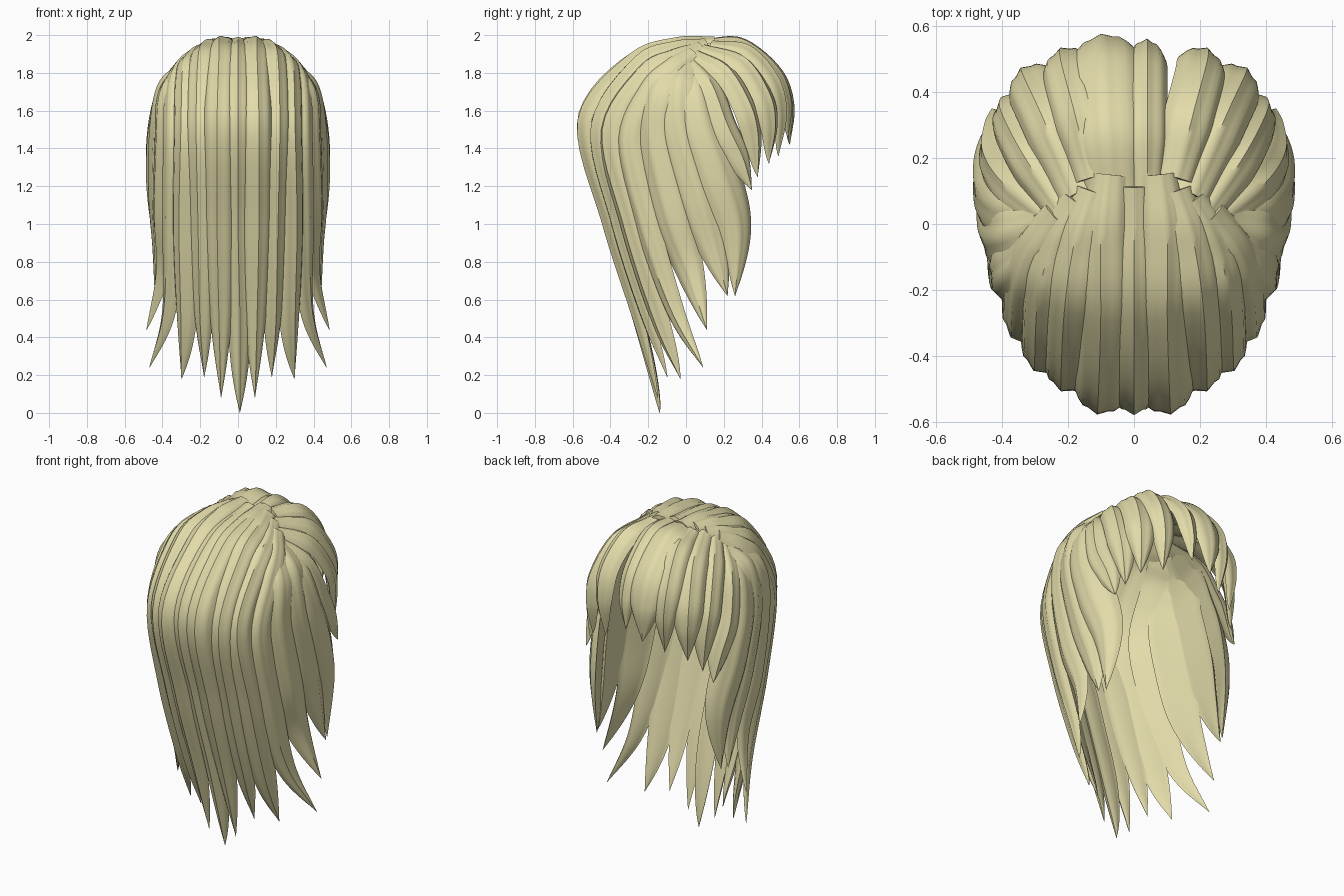
import bpy, bmesh, math
from mathutils import Vector

if "Cube" in bpy.data.objects:
    bpy.data.objects.remove(bpy.data.objects["Cube"])

mat = bpy.data.materials.new("blond_hair")
mat.diffuse_color = (0.76, 0.71, 0.40, 1)
mat.use_nodes = True
mat.node_tree.nodes["Principled BSDF"].inputs["Base Color"].default_value = mat.diffuse_color
N, RINGS = 11, 40


def spline(pts, t):
    # Catmull-Rom curve through the guide points
    n = len(pts) - 1
    i = min(int(t * n), n - 1)
    f = t * n - i
    p1, p2 = pts[i], pts[i + 1]
    p0 = pts[i - 1] if i > 0 else p1 * 2 - p2
    p3 = pts[i + 2] if i + 2 <= n else p2 * 2 - p1
    return 0.5 * (2 * p1 + (p2 - p0) * f + (2 * p0 - 5 * p1 + 4 * p2 - p3) * f * f
                  + (3 * p1 - p0 - 3 * p2 + p3) * f ** 3)


def lock(name, guide, width, thick=0.045, root=0.65, taper=0.55, tip=2.1):
    # One tapered lock: curved lens section swept along the guide, facing away from the head
    pts = [Vector(p) for p in guide]
    bm = bmesh.new()
    rings = []
    for k in range(RINGS + 1):
        s = 1 - (1 - k / RINGS) ** 1.25
        p = spline(pts, s)
        tan = (spline(pts, min(s + 0.01, 1)) - spline(pts, max(s - 0.01, 0))).normalized()
        core = Vector((0, 0.3 * max(0, 1.4 - p.z) / 1.4, min(p.z, 1.4)))
        out = p - core
        out = (out - tan * out.dot(tan)).normalized()
        side = tan.cross(out)
        q = max(0, (s - taper) / (1 - taper))
        fade = max(0.01, 1 - q ** tip)
        w = width * min(1, root + 1.8 * s) * fade
        th = thick * min(1, 0.4 + 3 * s) * fade ** 0.7
        ring = []
        for j in range(N):
            u = -1 + 2 * j / (N - 1)
            h = th * (1 - u * u) - th - w * w * u * u * 0.9 + 0.1 * th * math.cos(3 * math.pi * u)
            ring.append(bm.verts.new(p + side * w * u + out * h))
        for j in range(N - 2, 0, -1):
            u = -1 + 2 * j / (N - 1)
            h = -0.3 * th * (1 - u * u) - th - w * w * u * u * 0.9
            ring.append(bm.verts.new(p + side * w * u + out * h))
        rings.append(ring)
    m = len(rings[0])
    for a, b in zip(rings, rings[1:]):
        for j in range(m):
            bm.faces.new((a[j], a[(j + 1) % m], b[(j + 1) % m], b[j]))
    bm.faces.new(rings[0])
    bm.faces.new(rings[-1])
    bmesh.ops.recalc_face_normals(bm, faces=bm.faces)
    me = bpy.data.meshes.new(name)
    bm.to_mesh(me)
    bm.free()
    me.materials.append(mat)
    ob = bpy.data.objects.new(name, me)
    bpy.context.collection.objects.link(ob)
    bpy.context.view_layer.objects.active = ob
    ob.select_set(True)
    bpy.ops.object.shade_smooth_by_angle(angle=math.radians(50))
    ob.select_set(False)


def pair(name, guide, width, **kw):
    lock(name + "_right", guide, width, **kw)
    lock(name + "_left", [(-x, y, z) for x, y, z in guide], width, **kw)


# Long back locks
lock("back_lock_center", [(0, .11, 1.99), (0, -.27, 1.915), (0, -.57, 1.56), (0, -.43, 1),
                          (.01, -.28, .5), (.01, -.14, 0)], .065, taper=.72, tip=3)
pair("back_lock_1", [(.08, .15, 1.99), (.1, -.05, 1.985), (.1, -.3, 1.895), (.11, -.57, 1.55),
                     (.11, -.44, 1), (.1, -.28, .5), (.09, -.15, .08)], .08, taper=.65)
pair("back_lock_2", [(.13, .1, 1.98), (.18, -.06, 1.965), (.21, -.27, 1.88), (.22, -.5, 1.52),
                     (.21, -.39, 1), (.2, -.23, .5), (.18, -.1, .19)], .08, taper=.6)
pair("back_lock_3", [(.18, .07, 1.96), (.25, -.07, 1.92), (.29, -.24, 1.83), (.3, -.44, 1.5),
                     (.31, -.33, 1), (.3, -.17, .5), (.3, -.03, .18)], .085, taper=.65, tip=2.5)
pair("back_lock_4", [(.24, .02, 1.93), (.32, -.1, 1.86), (.36, -.22, 1.74), (.37, -.34, 1.45),
                     (.38, -.24, 1), (.39, -.08, .55), (.47, .09, .24)], .09)

# Side locks sweeping forward
pair("side_lock_1", [(.32, -.08, 1.85), (.41, -.17, 1.7), (.43, -.19, 1.45), (.44, -.1, 1.05),
                     (.43, .01, .75), (.485, .11, .44)], .11)
pair("side_lock_2", [(.3, 0, 1.86), (.42, -.04, 1.74), (.465, -.03, 1.5), (.47, .07, 1.15),
                     (.45, .15, .88), (.44, .22, .62)], .12)
pair("side_lock_3", [(.29, .03, 1.85), (.42, .06, 1.72), (.475, .11, 1.5), (.48, .2, 1.25),
                     (.45, .28, .98), (.42, .26, .62)], .12, tip=2.5)

# Swept fringe locks
pair("fringe_lock_outer", [(.26, .01, 1.89), (.4, .13, 1.75), (.455, .22, 1.52), (.45, .3, 1.35),
                           (.43, .35, 1.18)], .085)
pair("fringe_lock_side", [(.23, .05, 1.92), (.34, .22, 1.83), (.4, .34, 1.63), (.4, .38, 1.46),
                          (.38, .38, 1.25)], .08)
pair("fringe_lock_middle", [(.18, .09, 1.95), (.27, .31, 1.88), (.33, .44, 1.69), (.34, .47, 1.52),
                            (.32, .44, 1.32)], .085)
pair("fringe_lock_inner", [(.13, .14, 1.97), (.18, .34, 1.94), (.22, .49, 1.77), (.22, .53, 1.58),
                           (.2, .49, 1.36)], .08)

# Central fringe
lock("fringe_lock_wide", [(-.07, .08, 1.975), (-.09, .3, 1.98), (-.1, .5, 1.82), (-.1, .57, 1.63),
                          (-.09, .55, 1.42)], .115)
lock("fringe_lock_narrow", [(.04, .08, 1.975), (.04, .3, 1.975), (.04, .49, 1.82), (.04, .555, 1.64),
                            (.03, .54, 1.46)], .065)
